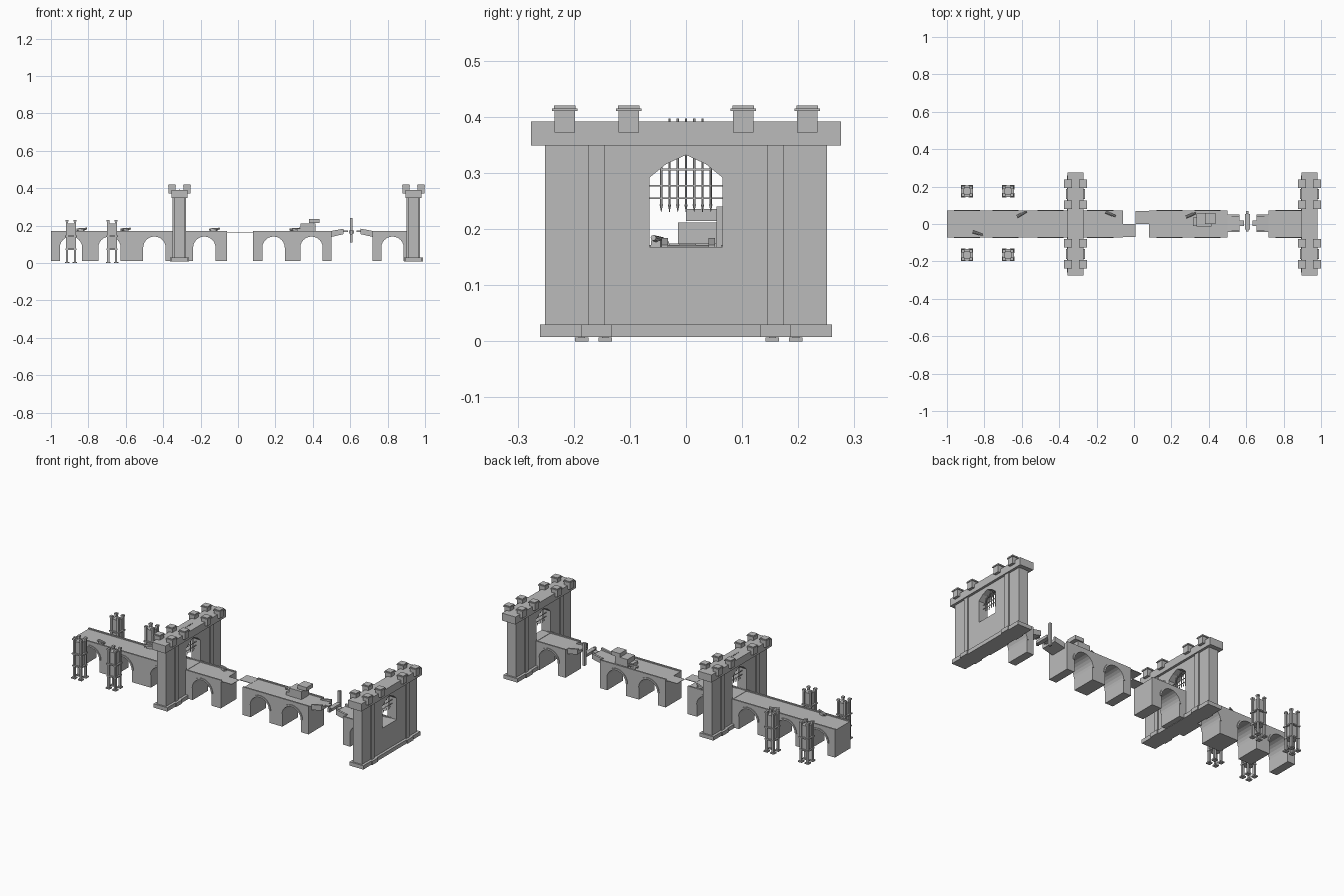
import bpy, bmesh, math
from mathutils import Matrix, Vector

old = bpy.data.objects.get("Cube")
if old:
    bpy.data.objects.remove(old)

stone = bpy.data.materials.new("stone_grey")
stone.use_nodes = True
GREY = (0.5, 0.5, 0.5, 1)
stone.diffuse_color = GREY
stone.node_tree.nodes["Principled BSDF"].inputs["Base Color"].default_value = GREY


def finish(name, bm):
    bmesh.ops.recalc_face_normals(bm, faces=bm.faces)
    mesh = bpy.data.meshes.new(name)
    bm.to_mesh(mesh)
    bm.free()
    mesh.materials.append(stone)
    obj = bpy.data.objects.new(name, mesh)
    bpy.context.collection.objects.link(obj)
    return obj


def add_box(bm, x0, x1, y0, y1, z0, z1, spin=None, taper=1.0):
    """Box between limits; spin turns it about its centre, taper scales its bottom."""
    mid = Vector(((x0 + x1) / 2, (y0 + y1) / 2, (z0 + z1) / 2))
    verts = bmesh.ops.create_cube(bm, size=1)["verts"]
    for v in verts:
        k = taper if v.co.z < 0 else 1
        co = Vector((v.co.x * (x1 - x0) * k, v.co.y * (y1 - y0) * k, v.co.z * (z1 - z0)))
        v.co = mid + (spin @ co if spin else co)


def add_prism(bm, outline, axis, a, b):
    """Extrude a closed 2D outline along x or y from a to b."""
    def place(p, t):
        return (t, p[0], p[1]) if axis == "x" else (p[0], t, p[1])
    face = bm.faces.new([bm.verts.new(place(p, a)) for p in outline])
    out = bmesh.ops.extrude_face_region(bm, geom=[face])["geom"]
    step = Vector((b - a, 0, 0)) if axis == "x" else Vector((0, b - a, 0))
    bmesh.ops.translate(bm, vec=step, verts=[g for g in out if isinstance(g, bmesh.types.BMVert)])


def add_rod(bm, p, q, r0, r1, sides=8):
    p, q = Vector(p), Vector(q)
    rot = (q - p).to_track_quat("Z", "Y").to_matrix().to_4x4()
    bmesh.ops.create_cone(bm, cap_ends=True, segments=sides, radius1=r0, radius2=r1,
                          depth=(q - p).length, matrix=Matrix.Translation((p + q) / 2) @ rot)


# ---- Arched bridge spans ----
HALF, FLOOR, DECK, SPRING = 0.071, 0.01, 0.166, 0.082


def arch_curve(cx, r, h, n=12):
    return [(cx - r * math.cos(math.pi * i / n), SPRING + h * math.sin(math.pi * i / n))
            for i in range(n + 1)]


def bridge(name, x0, x1, arches):
    bm = bmesh.new()
    outline = [(x0, DECK), (x0, FLOOR)]
    for cx in arches:
        curve = arch_curve(cx, 0.06, 0.06)
        outline += [(curve[0][0], FLOOR)] + curve + [(curve[-1][0], FLOOR)]
    outline += [(x1, FLOOR), (x1, DECK)]
    add_prism(bm, outline, "y", -HALF, HALF)
    for s in (-1, 1):
        # low kerb along each deck edge
        add_box(bm, x0, x1, *sorted((s * HALF, s * (HALF - 0.009))), DECK, DECK + 0.006)
        # raised rim around each arch
        for cx in arches:
            rim = arch_curve(cx, 0.06, 0.06) + arch_curve(cx, 0.07, 0.07)[::-1]
            add_prism(bm, rim, "y", s * (HALF - 0.002), s * (HALF + 0.004))
    finish(name, bm)


bridge("long_bridge", -1.0, -0.06, (-0.893, -0.687, -0.447, -0.18))
bridge("middle_bridge", 0.08, 0.5, (0.19, 0.393))
bridge("gate_bridge", 0.72, 0.93, (0.826,))

# ---- Thin drawbridge leaves ----
bm = bmesh.new()
add_box(bm, -0.065, 0.008, -0.07, 0.0, 0.164, 0.167)
add_box(bm, 0.008, 0.085, 0.0, 0.07, 0.164, 0.167)
finish("drawbridge_leaves", bm)

# ---- Broken ramps with side rails, and the post between them ----
bm = bmesh.new()
for x0, x1 in ((0.5, 0.565), (0.72, 0.655)):
    ramp = [(x0, 0.14), (x1, 0.155), (x1, 0.172), (x0, 0.166)]
    rail = [(x0, 0.14), (x1, 0.155), (x1, 0.184), (x0, 0.172)]
    add_prism(bm, ramp, "y", -0.042, 0.05)
    for s in (-1, 1):
        add_prism(bm, rail, "y", 0.004 + s * 0.036, 0.004 + s * 0.048)
    tip = x1 + math.copysign(0.022, x1 - x0)
    add_box(bm, *sorted((x1, tip)), -0.012, 0.018, 0.166, 0.174)
finish("broken_ramps", bm)

bm = bmesh.new()
add_box(bm, 0.598, 0.613, 0.054, 0.07, 0.11, 0.24)
add_box(bm, 0.594, 0.619, -0.03, 0.054, 0.158, 0.174)
add_box(bm, 0.599, 0.613, -0.04, -0.03, 0.154, 0.178)
finish("broken_post", bm)

# ---- Stacked blocks on the middle bridge ----
bm = bmesh.new()
add_box(bm, 0.315, 0.345, -0.012, 0.035, DECK, 0.185)
add_box(bm, 0.335, 0.415, -0.014, 0.055, DECK, 0.212)
add_box(bm, 0.38, 0.437, 0.0, 0.06, 0.214, 0.236)
finish("stacked_blocks", bm)

# ---- Small cannons on the deck ----
for i, (x, y, turn) in enumerate(((-0.835, -0.05, -0.3), (-0.6, 0.053, 0.5),
                                  (-0.125, 0.053, -0.4), (0.305, 0.048, 0.4))):
    bm = bmesh.new()
    d = Vector((math.cos(turn), math.sin(turn), 0.12))
    c = Vector((x, y, 0.181))
    add_rod(bm, c - d * 0.028, c + d * 0.028, 0.008, 0.005)
    add_box(bm, x - 0.016, x + 0.012, y - 0.009, y + 0.009, DECK, 0.18,
            Matrix.Rotation(turn, 3, "Z"))
    finish(f"cannon_{i + 1}", bm)


# ---- Gatehouses ----
def gatehouse(name, cx, bar_top):
    bm = bmesh.new()
    half_wall = [(0, 0.01), (0.251, 0.01), (0.251, 0.35), (0, 0.35), (0, 0.332),
                 (0.035, 0.316), (0.065, 0.292), (0.065, 0.168), (0, 0.168)]
    for s in (-1, 1):
        add_prism(bm, [(s * y, z) for y, z in half_wall], "x", cx - 0.029, cx + 0.029)
        # pilasters with wider feet
        add_box(bm, cx - 0.036, cx + 0.036, s * 0.16 - 0.015, s * 0.16 + 0.015, 0.01, 0.35)
        add_box(bm, cx - 0.05, cx + 0.05, s * 0.16 - 0.027, s * 0.16 + 0.027, 0.008, 0.03)
    add_box(bm, cx - 0.044, cx + 0.044, -0.26, 0.26, 0.008, 0.03)
    add_box(bm, cx - 0.043, cx + 0.043, -0.276, 0.276, 0.349, 0.392)
    finish(name + "_wall", bm)

    # capped merlons overhanging both faces
    bm = bmesh.new()
    for y in (-0.216, -0.102, 0.102, 0.216):
        for x in (cx - 0.04, cx + 0.04):
            add_box(bm, x - 0.018, x + 0.018, y - 0.018, y + 0.018, 0.372, 0.41)
            add_box(bm, x - 0.022, x + 0.022, y - 0.023, y + 0.023, 0.41, 0.415)
            add_box(bm, x - 0.019, x + 0.019, y - 0.019, y + 0.019, 0.415, 0.42)
    finish(name + "_merlons", bm)

    # portcullis of spiked bars
    bm = bmesh.new()
    for i in range(-3, 4):
        y = i * 0.0147
        top = bar_top if abs(i) < 3 else 0.31
        add_rod(bm, (cx, y, 0.244), (cx, y, top), 0.0018, 0.0018, 6)
        add_rod(bm, (cx, y, 0.244), (cx, y, 0.23), 0.003, 0.0003, 6)
    for z, w in ((0.255, 0.065), (0.277, 0.065), (0.306, 0.045)):
        add_box(bm, cx - 0.0015, cx + 0.0015, -w, w, z - 0.0015, z + 0.0015)
    finish(name + "_portcullis", bm)


gatehouse("left_gatehouse", 0.938, 0.33)
gatehouse("inner_gatehouse", -0.313, 0.397)


# ---- Watchtowers on legs, beside the long bridge ----
def watchtower(name, cx, cy):
    bm = bmesh.new()

    def slab(h, z0, z1, taper=1.0):
        add_box(bm, cx - h, cx + h, cy - h, cy + h, z0, z1, None, taper)

    slab(0.021, 0.145, 0.213)
    slab(0.031, 0.14, 0.147)
    slab(0.02, 0.075, 0.14)
    slab(0.029, 0.07, 0.077)
    for sx in (-1, 1):
        for sy in (-1, 1):
            x, y = cx + sx * 0.021, cy + sy * 0.021
            add_box(bm, x - 0.006, x + 0.006, y - 0.006, y + 0.006, 0.0, 0.226)
            add_box(bm, x - 0.012, x + 0.012, y - 0.012, y + 0.012, 0.0, 0.007)
            add_box(bm, x - 0.008, x + 0.008, y - 0.008, y + 0.008, 0.222, 0.231)
    finish(name, bm)


for end, x in (("outer", -0.893), ("inner", -0.673)):
    for side, y in (("front", -0.165), ("back", 0.175)):
        watchtower(f"{end}_{side}_watchtower", x, y)
